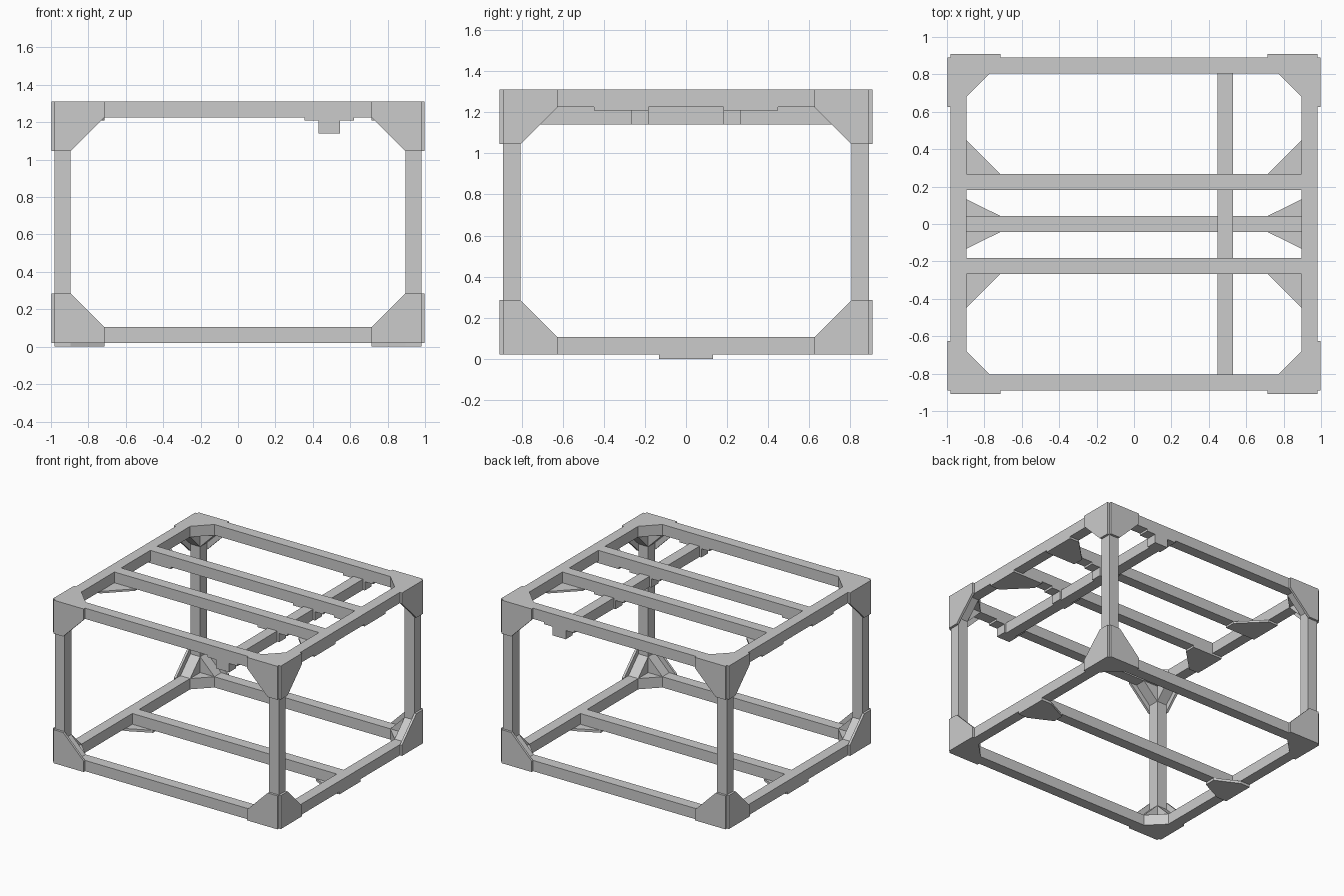
import bpy
import bmesh
from mathutils import Vector

cube = bpy.data.objects.get("Cube")
if cube:
    bpy.data.objects.remove(cube, do_unlink=True)

grey = bpy.data.materials.new("plain grey")
grey.use_nodes = True
grey.diffuse_color = (0.6, 0.6, 0.6, 1)
bsdf = next(n for n in grey.node_tree.nodes if n.type == 'BSDF_PRINCIPLED')
bsdf.inputs["Base Color"].default_value = (0.6, 0.6, 0.6, 1)

# Outer half sizes of the frame, bar width, plate thickness, middle height
X, Y, Z = 0.98, 0.89, 0.645
BAR, PLATE, MID = 0.085, 0.018, 0.665
SIGNS = (-1, 1)


def prism(name, points, axis, low, high):
    """Extrude a flat outline along one axis (0 x, 1 y, 2 z)."""
    bm = bmesh.new()
    verts = []
    for a, b in points:
        co = [a, b]
        co.insert(axis, low)
        verts.append(bm.verts.new(co))
    face = bm.faces.new(verts)
    ext = bmesh.ops.extrude_face_region(bm, geom=[face])
    step = Vector((0, 0, 0))
    step[axis] = high - low
    moved = [v for v in ext["geom"] if isinstance(v, bmesh.types.BMVert)]
    bmesh.ops.translate(bm, verts=moved, vec=step)
    bmesh.ops.recalc_face_normals(bm, faces=bm.faces)
    mesh = bpy.data.meshes.new(name)
    bm.to_mesh(mesh)
    bm.free()
    mesh.materials.append(grey)
    obj = bpy.data.objects.new(name, mesh)
    bpy.context.collection.objects.link(obj)
    return obj


def box(name, x0, x1, y0, y1, z0, z1):
    return prism(name, [(x0, y0), (x1, y0), (x1, y1), (x0, y1)], 2, z0, z1)


def span(sign, inner, outer, centre=0):
    return sorted((centre + sign * inner, centre + sign * outer))


# Outer frame bars and posts
for sz in SIGNS:
    zs = span(sz, Z - BAR, Z, MID)
    for s in SIGNS:
        box("long_rail", -X, X, *span(s, Y - BAR, Y), *zs)
        box("side_rail", *span(s, X - BAR, X), -Y + BAR, Y - BAR, *zs)
for sx in SIGNS:
    for sy in SIGNS:
        box("corner_post", *span(sx, X - BAR, X), *span(sy, Y - BAR, Y),
            MID - Z + BAR, MID + Z - BAR)


def gusset(a, b, sa, sb, ca, cb):
    """Corner plate outline: covers both bars, with a slanted inner edge."""
    leg = 0.18
    pts = [(a, b), (a - BAR - leg, b), (a - BAR - leg, b - BAR),
           (a - BAR, b - BAR - leg), (a, b - BAR - leg)]
    return [(ca + sa * p, cb + sb * q) for p, q in pts]


def brace(a, b, sa, sb, ca, cb):
    """Triangle filling the inner angle between two bars."""
    leg = 0.125
    p, q = a - BAR, b - BAR
    return [(ca + sa * u, cb + sb * v)
            for u, v in ((p, q), (p - leg, q), (p, q - leg))]


# Corner plates and inner braces
for sx in SIGNS:
    for sy in SIGNS:
        for sz in SIGNS:
            xz = (X, Z, sx, sz, 0, MID)
            yz = (Y, Z, sy, sz, 0, MID)
            xy = (X, Y, sx, sy, 0, 0)
            prism("corner_plate_long", gusset(*xz), 1, *span(sy, Y, Y + PLATE))
            prism("corner_plate_side", gusset(*yz), 0, *span(sx, X, X + PLATE))
            prism("corner_brace_long", brace(*xz), 1, *span(sy, Y - BAR, Y))
            prism("corner_brace_side", brace(*yz), 0, *span(sx, X - BAR, X))
            prism("corner_brace_flat", brace(*xy), 2,
                  *span(sz, Z - BAR, Z, MID))

# Crossbars: two on top, one at the bottom
TOP, BOTTOM = MID + Z, MID - Z
INNER = X - BAR
UNDER = TOP - BAR
for sy in SIGNS:
    box("top_crossbar", -INNER, INNER, *span(sy, 0.182, 0.267), UNDER, TOP)
    for sx in SIGNS:
        outline = [(X, 0.182), (X, 0.447), (INNER, 0.447),
                   (0.715, 0.267), (0.715, 0.182)]
        prism("top_crossbar_plate", [(sx * x, sy * y) for x, y in outline],
              2, UNDER - 0.016, UNDER)
box("bottom_crossbar", -INNER, INNER, -0.043, 0.043, BOTTOM, BOTTOM + BAR)
for sx in SIGNS:
    outline = [(X, 0.132), (INNER, 0.132), (0.715, 0.043),
               (0.715, -0.043), (INNER, -0.132), (X, -0.132)]
    prism("bottom_crossbar_plate", [(sx * x, y) for x, y in outline],
          2, 0, BOTTOM)

# Lengthwise bar hung under the top crossbars
HANG = 0.488
box("hanging_bar", HANG - BAR / 2, HANG + BAR / 2, -Y, Y, UNDER - BAR, UNDER)

# Angle brackets holding the hanging bar at each crossing
for sy in SIGNS:
    for y0 in (0.182, Y - BAR):
        ys = span(sy, y0, y0 + BAR)
        for sx in SIGNS:
            e, w, f = BAR / 2, BAR / 2 + 0.016, 0.132
            box("bracket_web", *span(sx, e, w, HANG), *ys, UNDER - BAR, UNDER)
            box("bracket_flange", *span(sx, w, f, HANG), *ys,
                UNDER - 0.016, UNDER)
